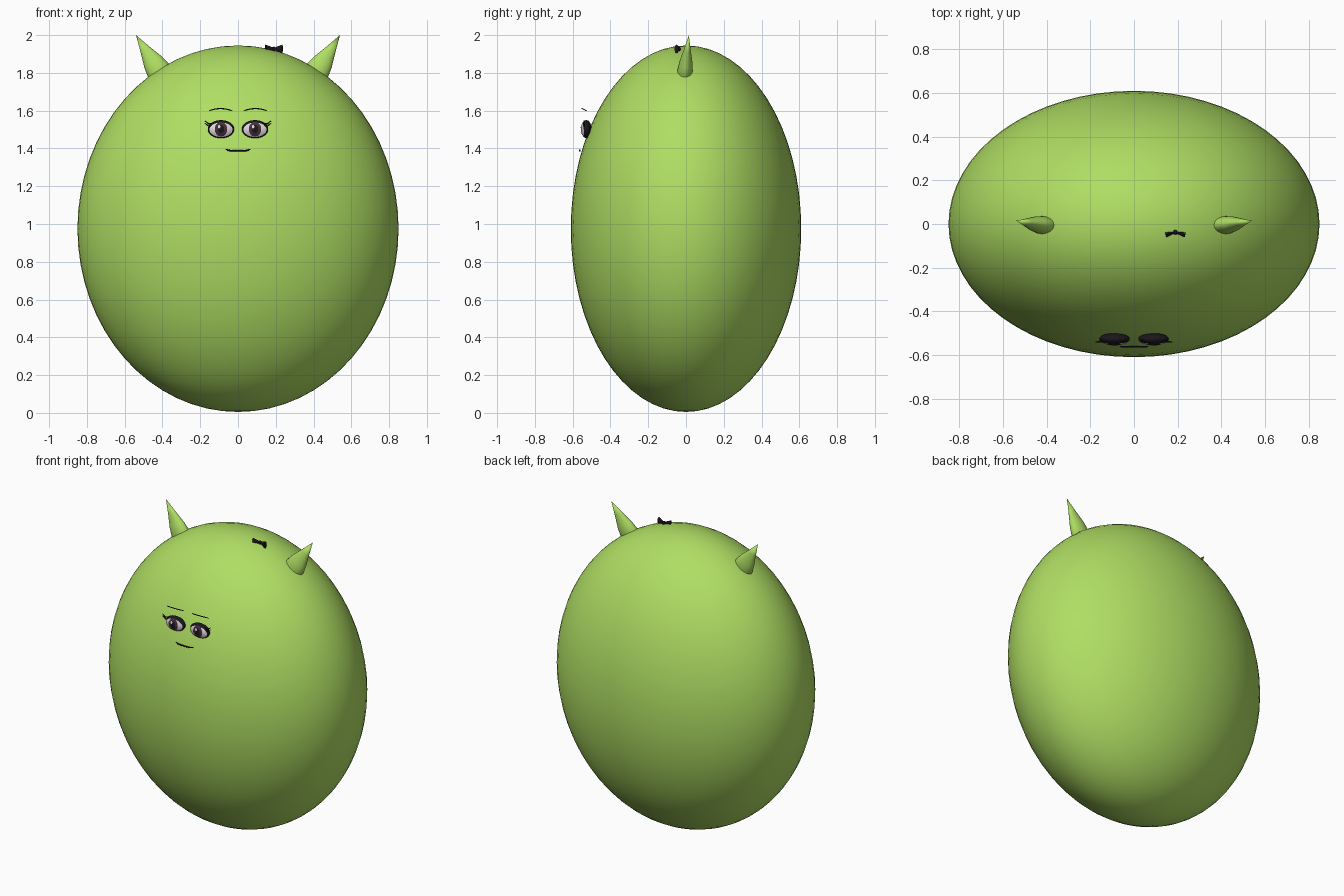
import bpy, bmesh, math
from mathutils import Vector, Matrix

if "Cube" in bpy.data.objects:
    bpy.data.objects.remove(bpy.data.objects["Cube"])


def material(name, rgb):
    m = bpy.data.materials.new(name)
    m.use_nodes = True
    m.diffuse_color = (*rgb, 1)
    m.node_tree.nodes["Principled BSDF"].inputs["Base Color"].default_value = (*rgb, 1)
    return m


GREEN = material("lime green", (0.43, 0.73, 0.125))
BLACK = material("soft black", (0.01, 0.008, 0.012))
WHITE = material("eye white", (0.78, 0.7, 0.76))
BROWN = material("iris brown", (0.06, 0.03, 0.04))


def finish(name, bm, mat, smooth=True):
    bmesh.ops.recalc_face_normals(bm, faces=bm.faces)
    for f in bm.faces:
        f.smooth = smooth
    mesh = bpy.data.meshes.new(name)
    bm.to_mesh(mesh)
    bm.free()
    mesh.materials.append(mat)
    obj = bpy.data.objects.new(name, mesh)
    bpy.context.collection.objects.link(obj)
    return obj


def ellipsoid(name, center, radii, mat, segments=32):
    bm = bmesh.new()
    matrix = Matrix.Translation(center) @ Matrix.Diagonal((*radii, 1))
    bmesh.ops.create_uvsphere(bm, u_segments=segments, v_segments=segments // 2,
                              radius=1, matrix=matrix)
    return finish(name, bm, mat)


def line(name, points, radius, mat):
    """Round thin stroke tapering at both ends."""
    curve = bpy.data.curves.new(name, 'CURVE')
    curve.dimensions = '3D'
    curve.bevel_depth = radius
    curve.bevel_resolution = 2
    curve.use_fill_caps = True
    spline = curve.splines.new('POLY')
    spline.points.add(len(points) - 1)
    for i, (p, co) in enumerate(zip(spline.points, points)):
        p.co = (*co, 1)
        p.radius = 0.5 if i in (0, len(points) - 1) else 1
    curve.materials.append(mat)
    obj = bpy.data.objects.new(name, curve)
    bpy.context.collection.objects.link(obj)


# Egg-shaped body
ellipsoid("body", (0, 0, 0.975), (0.85, 0.61, 0.97), GREEN, 64)


# Horns: flattened cones leaning outward
def horn(name, side):
    tip, base = Vector((0.54, 0.015, 2.0)), Vector((0.45, 0, 1.858))
    axis = (base - tip).normalized()
    across = Vector((axis.z, 0, -axis.x)).normalized()
    bm = bmesh.new()
    n = 24
    rings = []
    for dist, r in ((0.09, 0.028), (0.17, 0.055), (0.23, 0.067), (0.27, 0.055)):
        c = tip + axis * dist
        rings.append([bm.verts.new(c + across * r * math.cos(a) + Vector((0, 0.62 * r * math.sin(a), 0)))
                      for a in (math.tau * i / n for i in range(n))])
    top = bm.verts.new(tip)
    for i in range(n):
        j = (i + 1) % n
        bm.faces.new((top, rings[0][i], rings[0][j]))
        for a, b in zip(rings, rings[1:]):
            bm.faces.new((a[i], b[i], b[j], a[j]))
    bm.faces.new(rings[-1])
    for v in bm.verts:
        v.co.x *= side
    finish(name, bm, GREEN)


# Eye layers follow the curve of the eyeball
EYE = Vector((0.09, -0.527, 1.502))
RX, RY, RZ = 0.07, 0.027, 0.048


def eye_plate(name, side, dx, dz, rx, rz, lift, mat):
    bm = bmesh.new()
    n, steps = 32, 5

    def place(x, z):
        bulge = math.sqrt(max(0, 1 - (x / RX) ** 2 - (z / RZ) ** 2))
        return (side * EYE.x + x, EYE.y - RY * bulge - lift, EYE.z + z)

    mid = bm.verts.new(place(dx, dz))
    rings = [[bm.verts.new(place(dx + rx * k / steps * math.cos(math.tau * i / n),
                                 dz + rz * k / steps * math.sin(math.tau * i / n)))
              for i in range(n)] for k in range(1, steps + 1)]
    for i in range(n):
        j = (i + 1) % n
        bm.faces.new((mid, rings[0][i], rings[0][j]))
        for a, b in zip(rings, rings[1:]):
            bm.faces.new((a[i], b[i], b[j], a[j]))
    obj = finish(name, bm, mat)
    # Face the plate forward
    if obj.data.polygons[0].normal.y > 0:
        obj.data.flip_normals()


for side, label in ((1, "left"), (-1, "right")):
    horn(label + "_horn", side)
    ellipsoid(label + "_eye_rim", (side * EYE.x, EYE.y, EYE.z), (RX, RY, RZ), BLACK)
    eye_plate(label + "_eye_white", side, 0, -0.003, 0.061, 0.038, 0.001, WHITE)
    eye_plate(label + "_iris", side, 0, 0, 0.033, 0.039, 0.002, BROWN)
    eye_plate(label + "_pupil", side, 0, 0, 0.017, 0.022, 0.003, BLACK)
    eye_plate(label + "_eye_glint", side, -0.01, 0.013, 0.007, 0.009, 0.004, WHITE)

    # Outer lashes and arched brow
    for k, rise in enumerate((0.0, 0.012)):
        line(f"{label}_lash_{k + 1}", [(side * x, -0.54, z) for x, z in
             ((0.13, 1.535 - rise), (0.155, 1.53 - rise), (0.176, 1.546 - rise))], 0.004, BLACK)
    brow = []
    for i in range(9):
        t = i / 4 - 1
        arch = 1 - t * t
        brow.append((side * (0.092 + 0.062 * t), -0.525 - 0.025 * arch, 1.599 + 0.012 * arch))
    line(label + "_brow", brow, 0.003, BLACK)

# Gentle smile
line("mouth", [(0.065 * t, -0.562, 1.387 + 0.009 * t ** 4)
               for t in (i / 5 - 1 for i in range(11))], 0.004, BLACK)

# Small bow on the crown
BOW = Vector((0.19, -0.038, 1.927))
for side, label in ((1, "left"), (-1, "right")):
    bm = bmesh.new()
    bmesh.ops.create_cone(bm, cap_ends=True, segments=12, radius1=0.023, radius2=0.006, depth=0.045)
    bm.transform(Matrix.Translation(BOW + Vector((side * 0.023, -0.006, 0)))
                 @ Matrix.Rotation(-side * 0.25, 4, 'Z')
                 @ Matrix.Diagonal((1, 0.5, 1, 1))
                 @ Matrix.Rotation(-side * math.pi / 2, 4, 'Y'))
    finish(label + "_bow_loop", bm, BLACK, smooth=False)
ellipsoid("bow_knot", BOW, (0.011, 0.011, 0.012), BLACK, 12)
